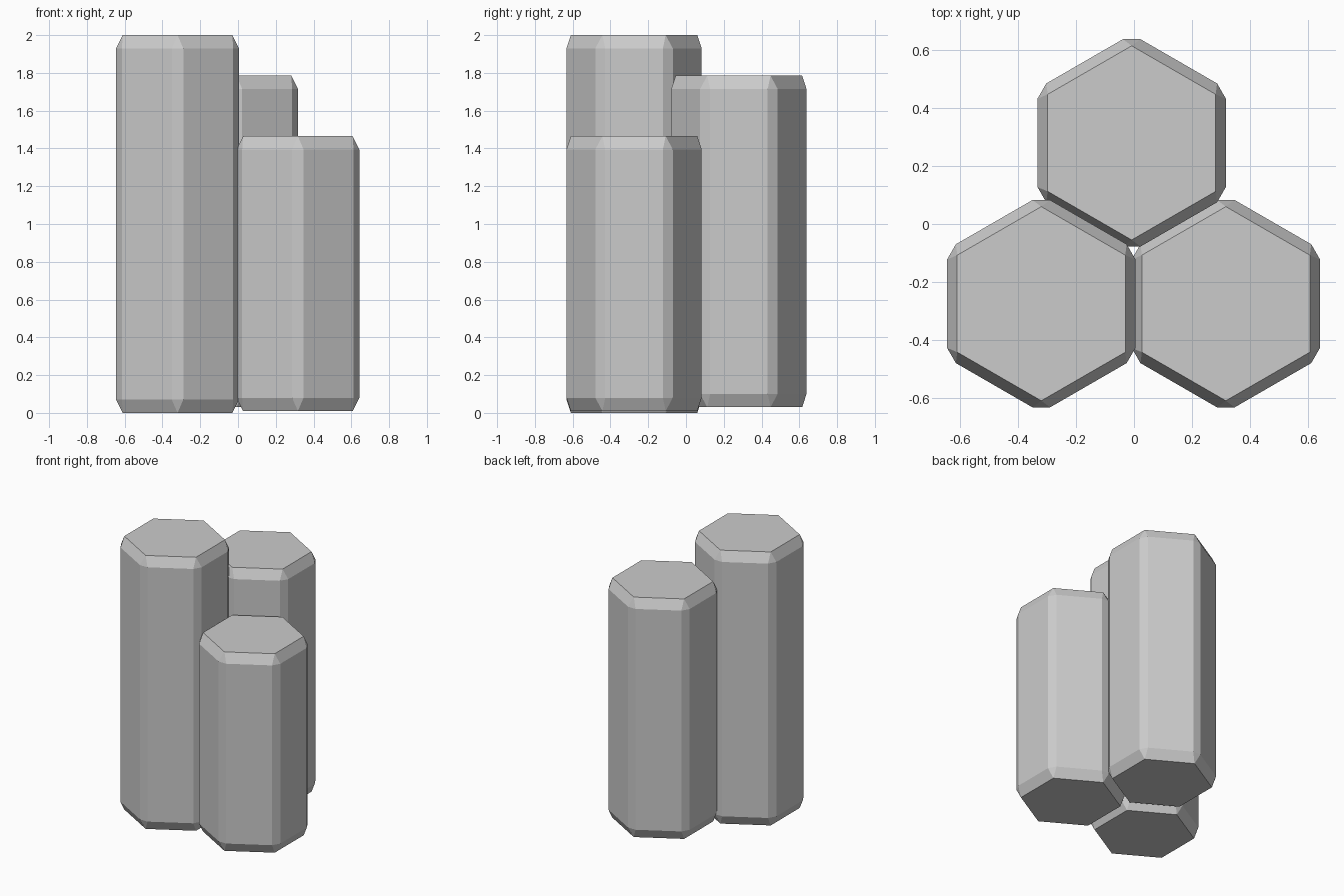
import bpy, bmesh
from math import pi, cos
from mathutils import Matrix

if "Cube" in bpy.data.objects:
    bpy.data.objects.remove(bpy.data.objects["Cube"])

APOTHEM = 0.325
BEVEL = 0.035


def hex_column(name, x, y, z0, z1):
    """Chamfered hexagonal column, bevelled at half height then stretched in z."""
    bm = bmesh.new()
    r = APOTHEM / cos(pi / 6)
    bmesh.ops.create_cone(bm, cap_ends=True, segments=6, radius1=r, radius2=r,
                          depth=(z1 - z0) / 2)
    # corners point along y
    v = bm.verts[:][0].co
    if min(abs(w.co.x) for w in bm.verts) > 0.01:
        bmesh.ops.rotate(bm, verts=bm.verts[:], matrix=Matrix.Rotation(pi / 6, 3, 'Z'))
    bmesh.ops.bevel(bm, geom=bm.edges[:], offset=BEVEL, offset_type='OFFSET',
                    segments=1, profile=0.5, affect='EDGES')
    bmesh.ops.scale(bm, verts=bm.verts[:], vec=(1, 1, 2))
    mesh = bpy.data.meshes.new(name)
    bm.to_mesh(mesh)
    bm.free()
    obj = bpy.data.objects.new(name, mesh)
    obj.location = (x, y, (z0 + z1) / 2)
    bpy.context.collection.objects.link(obj)


# Three touching columns of different heights
hex_column("tall_column", -0.32, -0.275, 0.0, 2.0)
hex_column("short_column", 0.317, -0.275, 0.01, 1.465)
hex_column("back_column", -0.008, 0.28, 0.03, 1.785)
